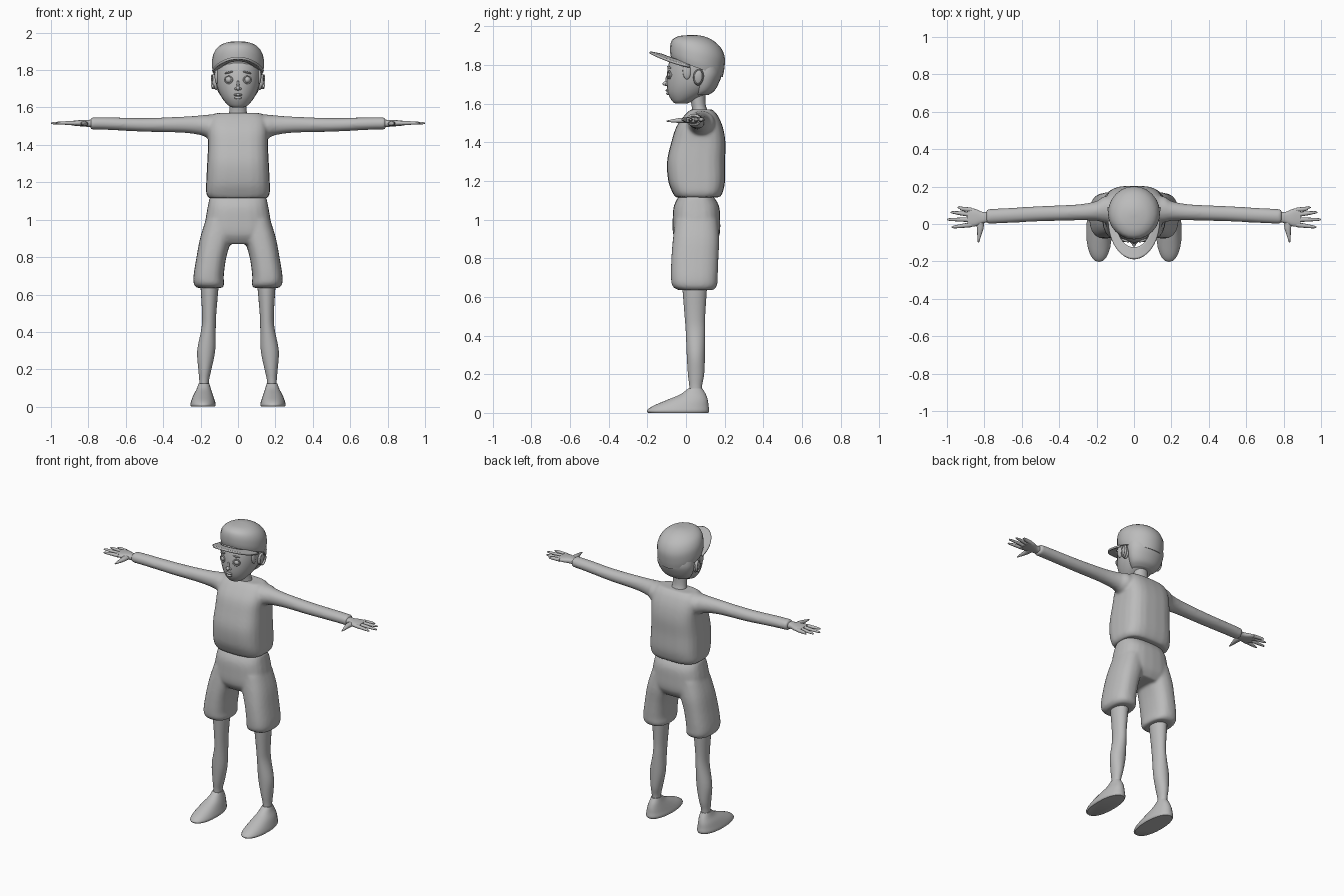
import bpy, bmesh, math
from mathutils import Matrix, Euler

old = bpy.data.objects.get("Cube")
if old:
    bpy.data.objects.remove(old, do_unlink=True)

grey = bpy.data.materials.new("plain grey")
grey.use_nodes = True
COLOUR = (0.5, 0.5, 0.5, 1)
grey.diffuse_color = COLOUR
grey.node_tree.nodes["Principled BSDF"].inputs["Base Color"].default_value = COLOUR


def spline(p0, p1, p2, p3, t):
    """Smooth in-between value for every field of a ring."""
    return [0.5 * (2 * b + (c - a) * t + (2 * a - 5 * b + 4 * c - d) * t * t
                   + (3 * b - a - 3 * c + d) * t ** 3)
            for a, b, c, d in zip(p0, p1, p2, p3)]


def loft(bm, rings, axis="z", power=2.0, sides=24, steps=4, tilt=None):
    """Rings are (position, centre a, centre b, radius a, radius b)."""
    rows = []
    last = len(rings) - 1
    for i in range(last):
        ends = [rings[max(i - 1, 0)], rings[i], rings[i + 1], rings[min(i + 2, last)]]
        rows += [spline(*ends, k / steps) for k in range(steps)]
    rows.append(list(rings[last]))
    loops = []
    for n, (t, ca, cb, ra, rb) in enumerate(rows):
        slope = tilt * (1 - n / (len(rows) - 1)) if tilt else 0
        loop = []
        for k in range(sides):
            ang = 2 * math.pi * k / sides
            c, s = math.cos(ang), math.sin(ang)
            a = ca + ra * math.copysign(abs(c) ** (2 / power), c)
            off = rb * math.copysign(abs(s) ** (2 / power), s)
            b = cb + off
            co = {"z": (a, b, t + slope * off), "x": (t, a, b), "y": (a, t, b)}[axis]
            loop.append(bm.verts.new(co))
        loops.append(loop)
    for lo, hi in zip(loops, loops[1:]):
        for k in range(sides):
            j = (k + 1) % sides
            bm.faces.new((lo[k], lo[j], hi[j], hi[k]))
    bm.faces.new(loops[0])
    bm.faces.new(loops[-1])


def ball(bm, loc, size, rot=(0, 0, 0)):
    m = Matrix.LocRotScale(loc, Euler(rot), size)
    bmesh.ops.create_uvsphere(bm, u_segments=20, v_segments=12, radius=1, matrix=m)


def finish(name, bm, mirror=False, fuse=0):
    bmesh.ops.recalc_face_normals(bm, faces=bm.faces)
    me = bpy.data.meshes.new(name)
    bm.to_mesh(me)
    bm.free()
    ob = bpy.data.objects.new(name, me)
    bpy.context.collection.objects.link(ob)
    me.materials.append(grey)
    bpy.ops.object.select_all(action="DESELECT")
    ob.select_set(True)
    bpy.context.view_layer.objects.active = ob
    bpy.ops.object.shade_smooth_by_angle(angle=math.radians(45))
    if mirror:
        ob.modifiers.new("mirror", "MIRROR").use_mirror_merge = False
    if fuse:
        r = ob.modifiers.new("fuse", "REMESH")
        r.mode, r.voxel_size, r.use_smooth_shade = "VOXEL", fuse, True
        s = ob.modifiers.new("soften", "SMOOTH")
        s.factor, s.iterations = 0.5, 6
    return ob


def part(name, rings, mirror=False, **kw):
    bm = bmesh.new()
    loft(bm, rings, **kw)
    return finish(name, bm, mirror)


def balls(name, items, mirror=False):
    bm = bmesh.new()
    for item in items:
        ball(bm, *item)
    return finish(name, bm, mirror)


def ring(name, loc, size, thick, rot=(0, 0, 0)):
    """Mirrored oval rim facing the front unless turned."""
    bm = bmesh.new()
    loft(bm, [(-thick, 0, 0, 1, 1), (thick, 0, 0, 1, 1)], axis="y", steps=1)
    bmesh.ops.delete(bm, geom=[f for f in bm.faces if len(f.verts) > 4], context="FACES_ONLY")
    bmesh.ops.transform(bm, verts=bm.verts, matrix=Matrix.LocRotScale(loc, Euler(rot), (size[0], 1, size[1])))
    ob = finish(name, bm, mirror=True)
    ob.modifiers.new("thickness", "SOLIDIFY").thickness = 0.005


# Shirt: body and sleeves fused into one skin
bm = bmesh.new()
loft(bm, [(1.115, 0, .06, .155, .115), (1.14, 0, .06, .17, .13), (1.2, 0, .055, .17, .147),
          (1.3, 0, .052, .165, .15), (1.4, 0, .064, .16, .14), (1.48, 0, .07, .16, .12),
          (1.54, 0, .078, .15, .085), (1.57, 0, .08, .12, .055)], power=3.2)
loft(bm, [(.06, .08, 1.5, .075, .065), (.16, .078, 1.5, .07, .062), (.2, .07, 1.505, .053, .053),
          (.3, .062, 1.508, .043, .043), (.5, .055, 1.507, .041, .037),
          (.7, .044, 1.514, .04, .034), (.79, .04, 1.515, .04, .033)], axis="x")
finish("shirt", bm, mirror=True, fuse=.009)

# Shorts: hips and both legs fused
bm = bmesh.new()
loft(bm, [(.87, 0, .055, .12, .09), (.92, 0, .054, .18, .12), (1, 0, .054, .174, .123),
          (1.07, 0, .054, .162, .117), (1.12, 0, .052, .152, .09)], power=2.7)
loft(bm, [(.635, .15, .05, .068, .09), (.655, .155, .045, .081, .115), (.7, .157, .043, .081, .121),
          (.8, .142, .046, .08, .122), (.9, .118, .052, .085, .12), (1, .09, .054, .083, .11)], power=2.5)
finish("shorts", bm, mirror=True, fuse=.009)

# Legs and feet
part("leg", [(.08, .182, .05, .026, .032), (.14, .181, .05, .026, .033), (.2, .177, .052, .035, .042),
             (.3, .17, .051, .048, .047), (.42, .157, .049, .038, .05), (.5, .154, .046, .038, .053),
             (.64, .152, .045, .048, .063), (.7, .15, .045, .05, .065)], mirror=True)
part("shoe", [(0, .187, -.04, .063, .155), (.012, .187, -.041, .068, .161), (.035, .187, -.028, .062, .145),
              (.065, .186, .005, .051, .108), (.095, .183, .036, .038, .067),
              (.125, .182, .048, .029, .038)], mirror=True, power=2.2)

# Hands with four fingers and a thumb
bm = bmesh.new()
loft(bm, [(.77, .038, 1.515, .026, .022), (.81, .034, 1.515, .031, .018),
          (.85, .034, 1.516, .047, .016), (.89, .035, 1.516, .05, .012)], axis="x", power=2.5)
for base, tip, reach in ((.075, .088, .945), (.05, .062, .98), (.023, .024, 1), (-.004, -.016, .975)):
    mid = (base + tip) / 2
    loft(bm, [(.87, base, 1.516, .013, .012), (.92, mid, 1.517, .011, .01),
              (reach - .012, tip, 1.516, .007, .006), (reach, tip, 1.515, .002, .002)], axis="x", sides=10)
loft(bm, [(.03, .825, 1.513, .024, .014), (-.02, .822, 1.513, .018, .014),
          (-.06, .827, 1.511, .011, .01), (-.1, .832, 1.509, .003, .003)], axis="y", sides=10)
finish("hand", bm, mirror=True)

# Neck and head
part("neck", [(1.52, 0, .075, .06, .05), (1.56, 0, .072, .05, .04), (1.6, 0, .064, .045, .037),
              (1.68, 0, .055, .047, .045)])
part("head", [(1.6, 0, -.025, .028, .03), (1.612, 0, -.018, .053, .053), (1.65, 0, .008, .085, .1),
              (1.7, 0, .03, .109, .13), (1.76, 0, .04, .12, .138), (1.82, 0, .05, .12, .135),
              (1.87, 0, .05, .1, .11)])
part("hair", [(1.645, 0, .075, .07, .042), (1.665, 0, .09, .094, .056), (1.7, 0, .1, .113, .067),
              (1.75, 0, .106, .125, .079), (1.8, 0, .105, .124, .075)])
balls("sideburn", [((.113, .005, 1.77), (.012, .022, .045))], mirror=True)

# Face
balls("eye", [((.048, -.075, 1.748), (.02, .021, .019))], mirror=True)
ring("eyelid", (.05, -.088, 1.748), (.024, .022), .004, (0, 0, .3))
balls("eyebrow", [((.05, -.088, 1.787), (.025, .006, .005), (0, .2, .35))], mirror=True)
balls("nose", [((0, -.102, 1.703), (.011, .019, .012)), ((0, -.098, 1.722), (.007, .008, .024)),
               ((.011, -.096, 1.7), (.008, .01, .008)), ((-.011, -.096, 1.7), (.008, .01, .008))])
balls("lips", [((0, -.094, 1.668), (.022, .012, .007)), ((0, -.09, 1.652), (.019, .013, .008))])

# Ears with a raised rim
balls("ear", [((.122, .063, 1.735), (.015, .026, .042), (0, .15, 0))], mirror=True)
ring("ear_rim", (.132, .065, 1.738), (.026, .04), .007, (0, .15, math.radians(75)))

# Cap crown with its tilted edge
part("cap_crown", [(1.785, 0, .057, .133, .133), (1.82, 0, .058, .139, .14), (1.87, 0, .06, .136, .141),
                   (1.91, 0, .056, .118, .125), (1.937, 0, .05, .085, .09), (1.95, 0, .046, .045, .048),
                   (1.954, 0, .045, .008, .008)], tilt=-.36)

# Cap brim: a curved half-moon sheet
bm = bmesh.new()
rows = []
for i in range(7):
    reach = .7 + .3 * i / 6
    row = []
    for k in range(25):
        ang = math.pi * k / 24
        x = .136 * reach * math.cos(ang)
        y = .02 - .208 * math.sin(ang) * reach
        z = 1.797 - .2 * y + .03 * (1 - (x / .13) ** 2)
        row.append(bm.verts.new((x, y, z)))
    rows.append(row)
for lo, hi in zip(rows, rows[1:]):
    for k in range(24):
        bm.faces.new((lo[k], lo[k + 1], hi[k + 1], hi[k]))
brim = finish("cap_brim", bm)
edge = brim.modifiers.new("thickness", "SOLIDIFY")
edge.thickness, edge.offset = .012, 0
